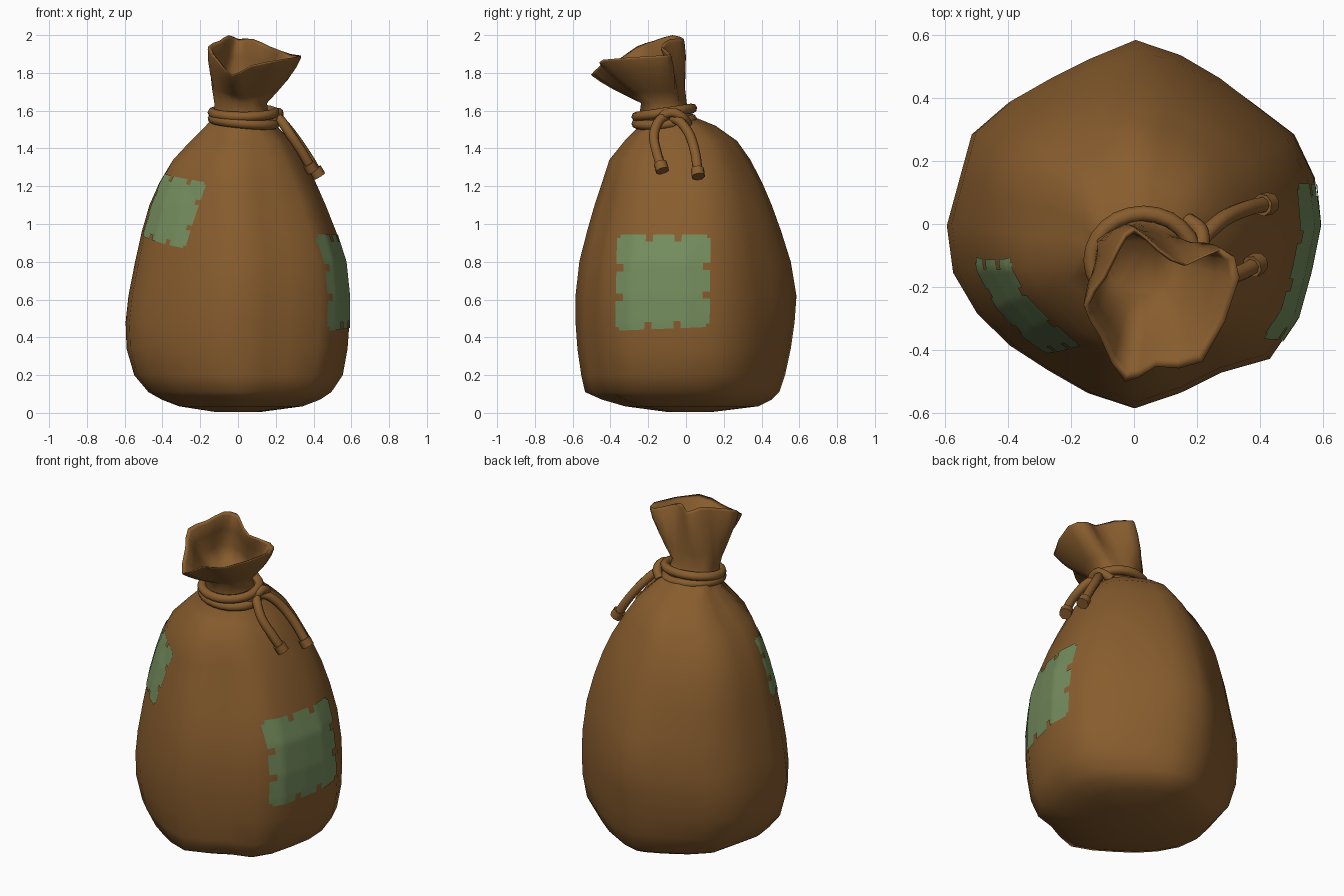
import bpy
import bmesh
from math import sin, cos, pi
from mathutils import Vector
from mathutils.bvhtree import BVHTree

cube = bpy.data.objects.get("Cube")
if cube:
    bpy.data.objects.remove(cube, do_unlink=True)


def make_material(name, rgb):
    mat = bpy.data.materials.new(name)
    mat.use_nodes = True
    color = (*rgb, 1.0)
    mat.diffuse_color = color
    bsdf = next(n for n in mat.node_tree.nodes if n.type == "BSDF_PRINCIPLED")
    bsdf.inputs["Base Color"].default_value = color
    bsdf.inputs["Roughness"].default_value = 0.8
    return mat


BROWN = make_material("brown cloth", (0.245, 0.108, 0.027))
GREEN = make_material("green patch", (0.175, 0.265, 0.11))


def add_object(name, mesh, mat):
    mesh.materials.clear()
    mesh.materials.append(mat)
    mesh.shade_smooth()
    obj = bpy.data.objects.new(name, mesh)
    bpy.context.scene.collection.objects.link(obj)
    return obj


def clamp(value):
    return max(0, min(1, value))


def spline(points, steps, closed):
    """Smooth curve through the points, with the given steps per span."""
    pts = [Vector(p) for p in points]
    n = len(pts)

    def at(i):
        return pts[i % n] if closed else pts[max(0, min(n - 1, i))]

    out = []
    for i in range(n if closed else n - 1):
        a, b, c, d = at(i - 1), at(i), at(i + 1), at(i + 2)
        for k in range(steps):
            t = k / steps
            out.append(0.5 * (2 * b + (c - a) * t + (2 * a - 5 * b + 4 * c - d) * t ** 2
                              + (3 * b - a - 3 * c + d) * t ** 3))
    if not closed:
        out.append(pts[-1])
    return out


# Sack: one lumpy cross-section, scaled ring by ring
SECTION = [59, 59, 58, 54, 54, 56, 59, 55, 54, 56, 59, 57,
           59, 59, 57, 55, 54, 56, 59, 56, 55, 61, 60, 58]
SIDES = len(SECTION)

# Height, then left, right, front and back limits
RINGS = [
    (0.005, -.12, .12, -.1, .14),
    (.035, -.31, .34, -.32, .38),
    (.07, -.4, .43, -.44, .45),
    (.11, -.47, .49, -.53, .49),
    (.2, -.545, .55, -.55, .52),
    (.34, -.585, .575, -.57, .55),
    (.48, -.59, .585, -.58, .57),
    (.62, -.575, .585, -.58, .58),
    (.8, -.54, .565, -.56, .55),
    (.96, -.505, .515, -.52, .5),
    (1.1, -.465, .46, -.48, .45),
    (1.22, -.415, .405, -.445, .395),
    (1.34, -.345, .34, -.41, .33),
    (1.44, -.25, .275, -.33, .26),
    (1.52, -.17, .2, -.25, .15),
    (1.57, -.125, .16, -.25, .03),
    (1.64, -.125, .15, -.24, 0),
]


def sack_ring(z, x0, x1, y0, y1):
    pleat = 0.03 * clamp((z - 1.1) / 0.3)
    shoulder = 0.06 * clamp((z - 0.8) / 0.4)
    sag = 0.045 * clamp((0.6 - z) / 0.3)
    ring = []
    for i, radius in enumerate(SECTION):
        a = 2 * pi * i / SIDES
        bulge = shoulder * abs(sin(2 * a)) if sin(a) > 0 else 0
        if cos(a) > 0 and sin(a) > 0:
            bulge += sag * sin(2 * a)
        r = radius / 58.5 * (1 + pleat * cos(7 * a + 1) + bulge)
        ring.append(Vector(((x0 + x1) / 2 + r * cos(a) * (x1 - x0) / 2,
                            (y0 + y1) / 2 + r * sin(a) * (y1 - y0) / 2, z)))
    return ring


# Flared, folded mouth above the neck
RIM = spline([
    (.338, -.17, 1.89), (.28, -.08, 1.9), (.17, -.13, 1.94), (.08, -.08, 1.98),
    (0, -.01, 1.98), (-.05, -.07, 2), (-.1, -.17, 1.97), (-.16, -.26, 1.94),
    (-.11, -.36, 1.87), (-.03, -.505, 1.79), (.07, -.455, 1.84), (.22, -.44, 1.87),
], 2, True)

rings = [sack_ring(*r) for r in RINGS]
neck = rings[-1]


def mouth_ring(t, scale):
    ring = [a.lerp(b, t) for a, b in zip(neck, RIM)]
    mid = sum(ring, Vector()) / SIDES
    return [Vector((mid.x + (p.x - mid.x) * scale, mid.y + (p.y - mid.y) * scale, p.z))
            for p in ring]


rings += [mouth_ring(t, 1 + .09 * sin(pi * t)) for t in (.25, .5, .75, .95)]
rings += [mouth_ring(1, .99)]
rings += [mouth_ring(t, .92) for t in (.95, .7, .4)]
rings += [mouth_ring(.15, .7)]

bm = bmesh.new()
loft = [[bm.verts.new(p) for p in ring] for ring in rings]
for low, high in zip(loft, loft[1:]):
    for i in range(SIDES):
        j = (i + 1) % SIDES
        bm.faces.new((low[i], low[j], high[j], high[i]))
bm.faces.new(loft[0][::-1])
bm.faces.new(loft[-1])
bmesh.ops.recalc_face_normals(bm, faces=bm.faces)
bmesh.ops.triangulate(bm, faces=bm.faces)
surface = BVHTree.FromBMesh(bm)
mesh = bpy.data.meshes.new("sack")
bm.to_mesh(mesh)
bm.free()
add_object("sack", mesh, BROWN)


# Patches: notched grids laid on the sack surface
def add_patch(name, corners, inward, notches, cells=26):
    top_a, top_b, low_b, low_a = [Vector(c) for c in corners]
    inward = Vector(inward).normalized()
    bm = bmesh.new()
    grid = []
    for j in range(cells + 1):
        row = []
        for i in range(cells + 1):
            u, v = i / cells, j / cells
            p = top_a.lerp(top_b, u).lerp(low_a.lerp(low_b, u), v)
            hit = surface.ray_cast(p - inward * 2, inward)[0]
            row.append(bm.verts.new((hit or p) - inward * 0.005))
        grid.append(row)
    last = cells - 1
    for j in range(cells):
        for i in range(cells):
            di, dj = min(i, last - i), min(j, last - j)
            notch = (dj < 2 and i in notches) or (di < 2 and j in notches)
            corner = di + dj < 1
            if not (notch or corner):
                bm.faces.new((grid[j][i], grid[j + 1][i], grid[j + 1][i + 1], grid[j][i + 1]))
    bmesh.ops.delete(bm, geom=[v for v in bm.verts if not v.link_faces], context="VERTS")
    bm.normal_update()
    if sum((f.normal for f in bm.faces), Vector()).dot(inward) > 0:
        bmesh.ops.reverse_faces(bm, faces=bm.faces)
    mesh = bpy.data.meshes.new(name)
    bm.to_mesh(mesh)
    bm.free()
    add_object(name, mesh, GREEN)


add_patch("side_patch",
          [(.5, -.365, .945), (.5, .13, .945), (.5, .125, .455), (.5, -.375, .435)],
          (-1, 0, 0), (8, 9, 16, 17))
add_patch("front_patch",
          [(-.38, -.1, 1.27), (-.17, -.39, 1.22), (-.29, -.42, .87), (-.5, -.1, .94)],
          (.81, .58, 0), (7, 8, 17, 18))


# Rope tied around the neck
def add_tube(name, points, radius, closed=False, steps=5):
    curve = bpy.data.curves.new(name, "CURVE")
    curve.dimensions = "3D"
    curve.bevel_depth = radius
    curve.bevel_resolution = 2
    curve.use_fill_caps = True
    path = spline(points, steps, closed)
    line = curve.splines.new("POLY")
    line.points.add(len(path) - 1)
    for point, p in zip(line.points, path):
        point.co = (*p, 1)
    line.use_cyclic_u = closed
    temp = bpy.data.objects.new(name, curve)
    mesh = bpy.data.meshes.new_from_object(temp)
    bpy.data.objects.remove(temp)
    add_object(name, mesh, BROWN)


ROPE = 0.026
for name, z, tilt_x, tilt_y in (("upper_rope_loop", 1.59, 0, .022),
                                ("lower_rope_loop", 1.543, -.015, .012)):
    loop = [(.03 + .165 * cos(a), -.115 + .148 * sin(a), z + tilt_x * cos(a) + tilt_y * sin(a))
            for a in (2 * pi * k / 12 for k in range(12))]
    add_tube(name, loop, ROPE, closed=True, steps=2)

add_tube("rope_knot", [(.15, -.16, 1.53), (.2, -.13, 1.57), (.215, -.07, 1.59),
                       (.21, -.02, 1.565), (.17, .01, 1.53)], ROPE)

# Hanging rope ends with knobs
tails = {
    "front": [(.18, -.08, 1.58), (.225, -.14, 1.55), (.28, -.17, 1.47),
              (.34, -.155, 1.38), (.385, -.13, 1.3)],
    "back": [(.18, -.08, 1.56), (.23, -.03, 1.54), (.29, .02, 1.47),
             (.36, .05, 1.37), (.42, .063, 1.27)],
}
for side, path in tails.items():
    add_tube(side + "_rope_tail", path, ROPE)
    tip = Vector(path[-1])
    along = (tip - Vector(path[-2])).normalized()
    add_tube(side + "_rope_knob", [tip - along * .025, tip + along * .022], .036, steps=1)
